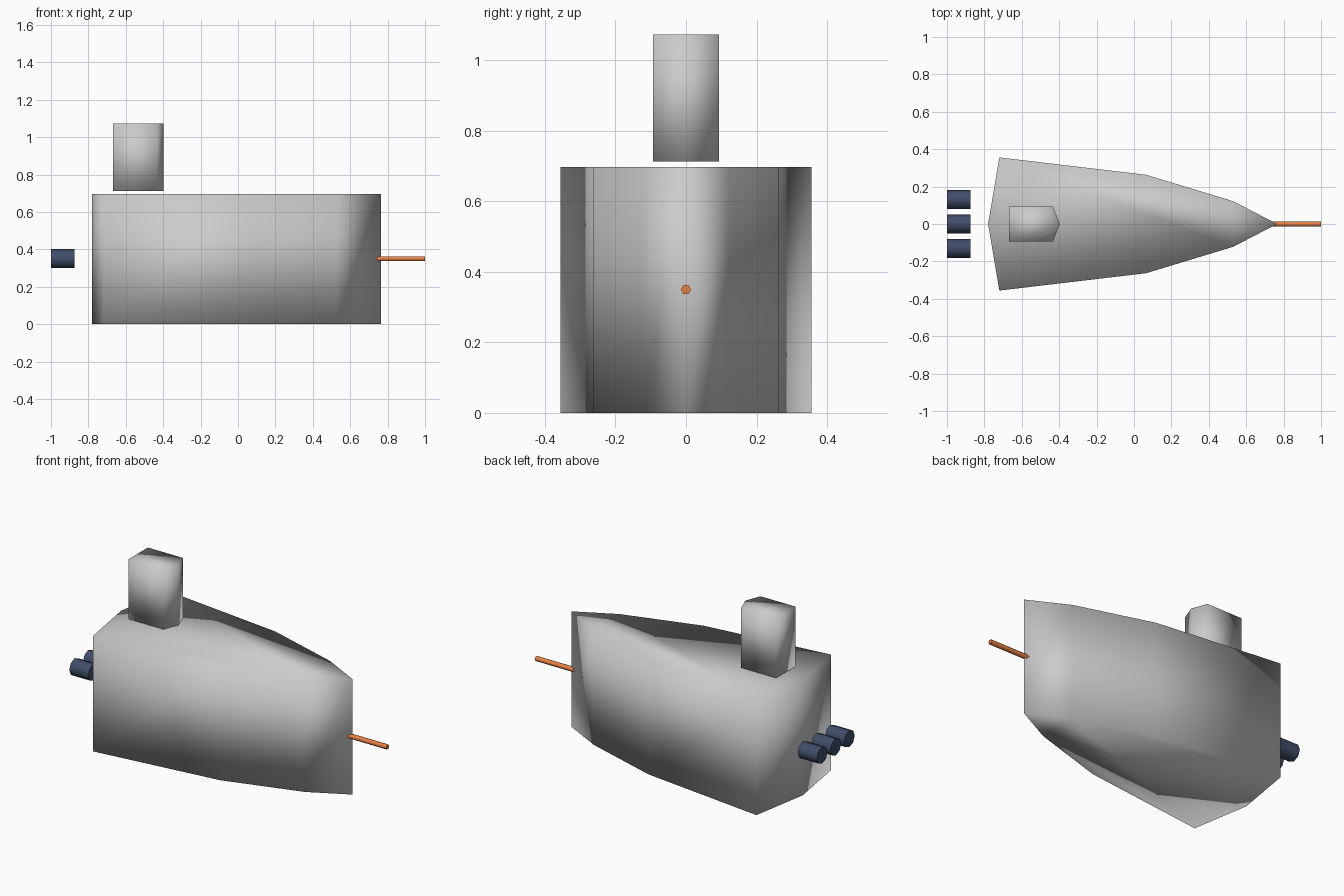
import bpy, bmesh, math

if "Cube" in bpy.data.objects:
    bpy.data.objects.remove(bpy.data.objects["Cube"])


def prism(name, half, z0, z1):
    """Extrude a plan outline, given on its +y side and mirrored, from z0 to z1."""
    outline = half + [(x, -y) for x, y in reversed(half) if y > 0]
    bm = bmesh.new()
    base = bm.faces.new([bm.verts.new((x, y, z0)) for x, y in outline])
    ext = bmesh.ops.extrude_face_region(bm, geom=[base], use_keep_orig=True)
    for v in ext["geom"]:
        if isinstance(v, bmesh.types.BMVert):
            v.co.z = z1
    bmesh.ops.recalc_face_normals(bm, faces=bm.faces)
    mesh = bpy.data.meshes.new(name)
    bm.to_mesh(mesh)
    bm.free()
    for p in mesh.polygons:
        p.use_smooth = True
    obj = bpy.data.objects.new(name, mesh)
    bpy.context.collection.objects.link(obj)
    return obj


def rod(name, x0, x1, y, z, radius, sides, turn, mat):
    """Cylinder lying along x."""
    bpy.ops.mesh.primitive_cylinder_add(
        vertices=sides, radius=radius, depth=x1 - x0,
        location=((x0 + x1) / 2, y, z), rotation=(turn, math.pi / 2, 0))
    obj = bpy.context.object
    obj.name = name
    obj.data.materials.append(mat)
    bpy.ops.object.shade_smooth_by_angle(angle=math.radians(62))
    return obj


def material(name, color):
    mat = bpy.data.materials.new(name)
    mat.diffuse_color = color
    mat.use_nodes = True
    mat.node_tree.nodes["Principled BSDF"].inputs["Base Color"].default_value = mat.diffuse_color
    return mat


navy = material("engine_navy", (0.05, 0.075, 0.14, 1))
orange = material("barrel_orange", (0.80, 0.22, 0.06, 1))

# Wedge hull and the tower hovering just above it
prism("hull", [(0.765, 0), (0.53, 0.122), (0.065, 0.263),
               (-0.72, 0.356), (-0.78, 0)], 0.0, 0.697)
prism("bridge_tower", [(-0.397, 0), (-0.433, 0.093), (-0.667, 0.093)],
      0.712, 1.073)

# Three engines behind the stern
for i in (-1, 0, 1):
    rod(f"engine_{i + 2}", -1.0, -0.873, i * 0.13, 0.35, 0.051, 8, 0, navy)

# Six-sided barrel at the bow, corners pointing sideways
barrel = rod("bow_barrel", 0.735, 1.0, 0, 0.35, 0.0145, 6, 0, orange)
barrel.rotation_euler = (math.pi / 2, math.pi / 2, 0)
barrel.rotation_euler = (0, math.pi / 2, 0)
